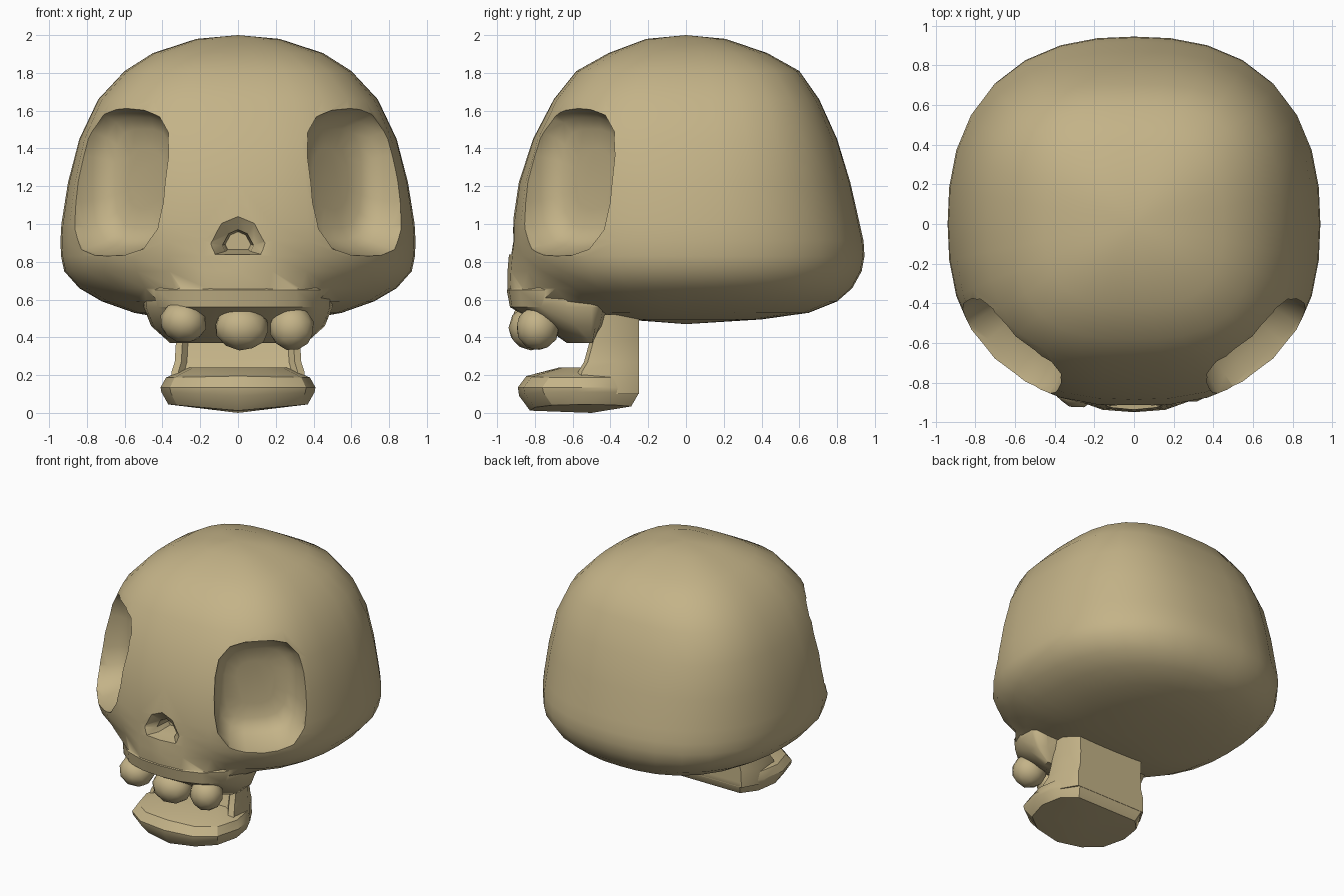
import bpy, bmesh, math
from mathutils import Vector

if "Cube" in bpy.data.objects:
    bpy.data.objects.remove(bpy.data.objects["Cube"])

bone = bpy.data.materials.new("bone")
bone.diffuse_color = (0.55, 0.45, 0.245, 1)
bone.use_nodes = True
bone.node_tree.nodes["Principled BSDF"].inputs["Base Color"].default_value = bone.diffuse_color


def make(name, bm, angle=40):
    bmesh.ops.recalc_face_normals(bm, faces=bm.faces)
    me = bpy.data.meshes.new(name)
    bm.to_mesh(me)
    bm.free()
    me.materials.append(bone)
    ob = bpy.data.objects.new(name, me)
    bpy.context.collection.objects.link(ob)
    if angle:
        smooth(ob, angle)
    return ob


def smooth(ob, angle):
    bpy.ops.object.select_all(action='DESELECT')
    ob.select_set(True)
    bpy.context.view_layer.objects.active = ob
    bpy.ops.object.shade_smooth_by_angle(angle=math.radians(angle))


def loft(name, rings, angle=40, poles=(None, None)):
    """Skin closed rings of points; close ends with a pole or a flat cap."""
    bm = bmesh.new()
    vr = [[bm.verts.new(p) for p in r] for r in rings]
    n = len(vr[0])
    for a, b in zip(vr, vr[1:]):
        for i in range(n):
            j = (i + 1) % n
            bm.faces.new((a[i], a[j], b[j], b[i]))
    for ring, pole in ((vr[0], poles[0]), (vr[-1], poles[1])):
        if pole is None:
            bm.faces.new(ring)
        else:
            c = bm.verts.new(pole)
            for i in range(n):
                bm.faces.new((ring[i], ring[(i + 1) % n], c))
    return make(name, bm, angle)


def oval(n, exp):
    """Unit superellipse points."""
    pts = []
    for i in range(n):
        t = 2 * math.pi * i / n
        c, s = math.cos(t), math.sin(t)
        k = (abs(c) ** exp + abs(s) ** exp) ** (-1 / exp)
        pts.append((c * k, s * k))
    return pts


def combine(target, tool, op):
    m = target.modifiers.new(op, 'BOOLEAN')
    m.operation, m.object, m.solver = op, tool, 'EXACT'
    bpy.ops.object.select_all(action='DESELECT')
    target.select_set(True)
    bpy.context.view_layer.objects.active = target
    bpy.ops.object.modifier_apply(modifier=m.name)
    bpy.data.objects.remove(tool)


# Cranium: height, half width, back reach, front reach, squareness, snout reach
profile = [(1.98, .22, .21, .21, 2.8, 0), (1.905, .45, .43, .41, 2.9, 0),
           (1.81, .6, .6, .58, 2.9, 0), (1.66, .74, .705, .7, 2.85, 0),
           (1.45, .84, .8, .81, 2.7, 0), (1.22, .9, .87, .885, 2.5, 0),
           (1.0, .935, .92, .918, 2.4, .9), (.91, .94, .94, .918, 2.4, .922),
           (.83, .937, .945, .905, 2.4, .938), (.75, .92, .93, .87, 2.4, .945),
           (.66, .84, .88, .79, 2.4, .945), (.59, .72, .8, .69, 2.4, .935),
           (.53, .55, .65, .52, 2.4, 0), (.495, .36, .4, .33, 2.4, 0)]
rings = []
for z, w, b, f, e, snout in profile:
    ring = []
    for x, y in oval(32, e):
        px, py = x * w, y * (b if y > 0 else f)
        if snout and y < 0 and abs(px) < .49:   # push the snout forward
            py = min(py, -.5 - (snout - .5) * (1 - (abs(px) / .49) ** 2.4) ** (1 / 2.4))
        ring.append((px, py, z))
    rings.append(ring)
skull = loft("cranium", rings, 0, ((0, 0, 2), (0, 0, .47)))

# Upper jaw: height, half width, front, back; the underside slopes up to the lip
muzzle = [(.74, .4, -.88, -.4), (.65, .5, -.949, -.38), (.56, .5, -.932, -.4),
          (.46, .46, -.76, -.43), (.37, .36, -.63, -.49)]
rings = []
for z, w, f, b in muzzle:
    c = -.5
    rings.append([(x * w, c + (y * (b - c) if y > 0 else -y * (f - c)), z)
                  for x, y in oval(20, 2.4)])
combine(skull, loft("upper_jaw", rings, 0), 'UNION')

# Eye sockets, cut on the front diagonals: distance from the axis, scale
for side in (-1, 1):
    out = Vector((side, -1, 0)).normalized()
    tan = Vector((side, 1, 0)).normalized()
    rings = []
    for r, s in ((1.2, 1.06), (.93, 1.0), (.86, .95), (.79, .89), (.735, .8), (.705, .65), (.69, .4)):
        rings.append([out * r + tan * (u * .335 * s) + Vector((0, 0, 1.24 + v * .405 * s))
                      for u, v in oval(20, 3.4)])
    combine(skull, loft("socket_cutter", rings, 0), 'DIFFERENCE')

# Nose hole
nose = [(0, .11), (.09, .07), (.15, -.04), (.12, -.1), (-.12, -.1), (-.15, -.04), (-.09, .07)]
rings = [[(x * s, y, .94 + z * s - d) for x, z in nose]
         for y, s, d in ((-1.05, 1.1, 0), (-.92, 1, 0), (-.86, .55, .03), (-.74, .45, .03))]
combine(skull, loft("nose_cutter", rings, 0), 'DIFFERENCE')
smooth(skull, 40)

# Teeth: chunky pebbles
for name, pos, size, turn in (("left_tooth", (-.29, -.8, .48), (.125, .13, .11), .3),
                              ("middle_tooth", (.02, -.82, .45), (.145, .12, .12), .1),
                              ("right_tooth", (.285, -.785, .45), (.12, .115, .12), -.3)):
    bm = bmesh.new()
    bmesh.ops.create_icosphere(bm, subdivisions=2, radius=1)
    for v in bm.verts:
        v.co = Vector((v.co.x * size[0], v.co.y * size[1], v.co.z * size[2]))
    ob = make(name, bm, 35)
    ob.location = pos
    ob.rotation_euler = (0, turn, turn)


def mirrored(half):
    return half + [(-x, y) for x, y in reversed(half) if x > 0]


# Lower jaw plate: rounded at the front, straight at the back
plan = mirrored([(0, -.89), (.22, -.86), (.36, -.76), (.41, -.58), (.38, -.4), (.28, -.25)])
rings = []
for z, s, lift in ((.012, .9, .08), (.09, .99, .05), (.135, 1, 0), (.195, .93, -.02), (.24, .66, 0)):
    rings.append([(x * s, -.25 + (y + .25) * s - (.04 if z < .05 and y == -.25 else 0),
                   z + lift * abs(x)) for x, y in plan])
loft("lower_jaw", rings, 30, ((0, -.5, 0), None))

# Jaw column: shallow hollow in front, flat back
rings = []
for z, w, f in ((.1, 1.06, -.1), (.22, 1.05, -.07), (.27, 1.0, -.04), (.38, .98, -.01), (.52, 1.0, .03)):
    half = [(0, -.46 + f), (.27, -.46 + f), (.3, -.5 + f), (.335, -.48 + f), (.335, -.36), (.275, -.25)]
    rings.append([(x * w, y, z) for x, y in mirrored(half)])
loft("jaw_column", rings, 30)
